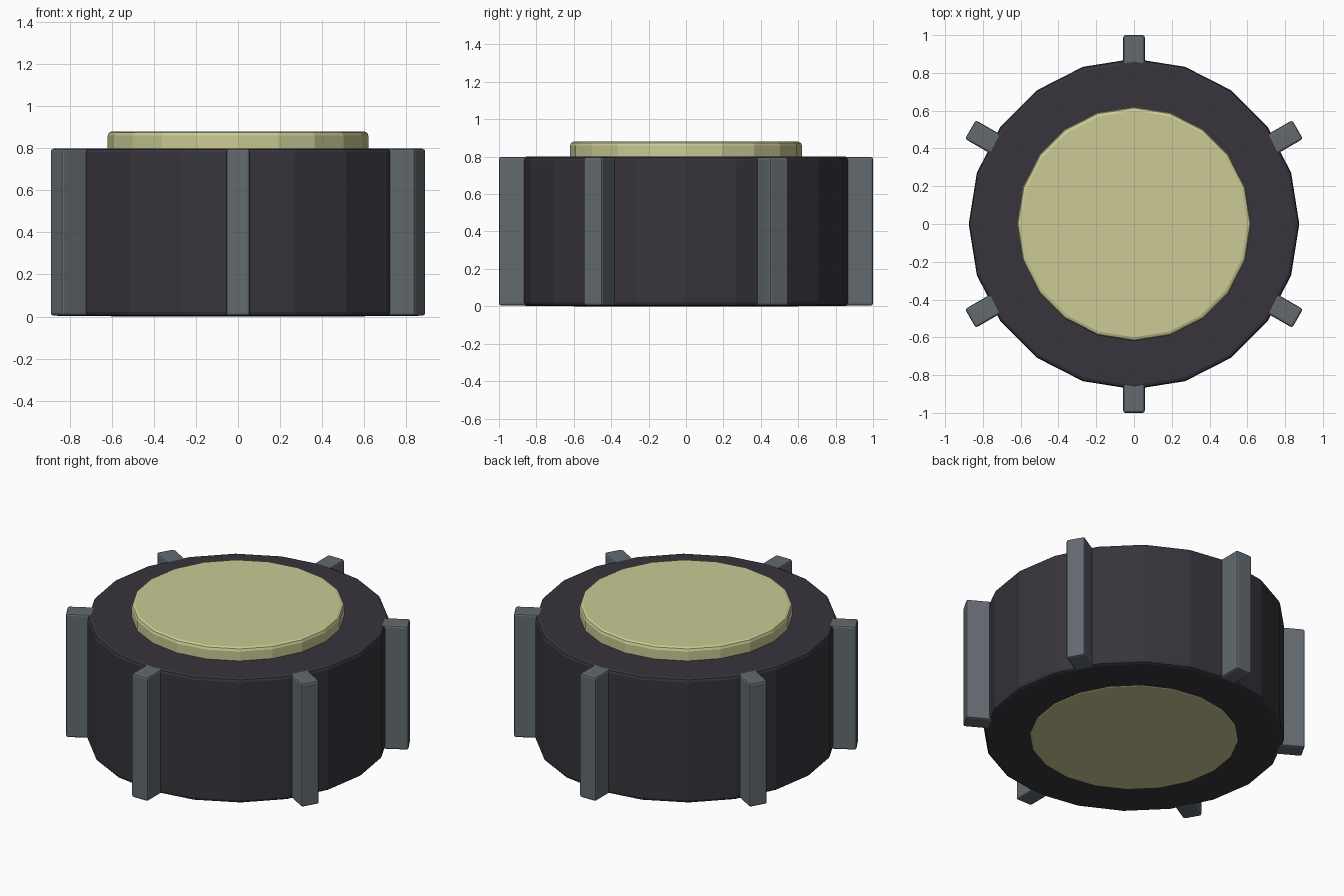
import bpy
import bmesh
from math import cos, sin, pi, radians

SIDES = 20

cube = bpy.data.objects.get("Cube")
if cube:
    bpy.data.objects.remove(cube, do_unlink=True)


def make_material(name, rgb):
    mat = bpy.data.materials.new(name)
    mat.use_nodes = True
    mat.diffuse_color = (*rgb, 1)
    mat.node_tree.nodes["Principled BSDF"].inputs["Base Color"].default_value = (*rgb, 1)
    return mat


def make_prism(name, outline, bottom, top, mat, bevel):
    """Extrude a flat outline upward and soften its edges."""
    bm = bmesh.new()
    base = bm.faces.new([bm.verts.new((x, y, bottom)) for x, y in outline])
    upper = bmesh.ops.extrude_face_region(bm, geom=[base])["geom"]
    bmesh.ops.translate(bm, vec=(0, 0, top - bottom),
                        verts=[v for v in upper if isinstance(v, bmesh.types.BMVert)])
    bmesh.ops.recalc_face_normals(bm, faces=bm.faces)
    mesh = bpy.data.meshes.new(name)
    bm.to_mesh(mesh)
    bm.free()
    mesh.materials.append(mat)
    obj = bpy.data.objects.new(name, mesh)
    bpy.context.collection.objects.link(obj)
    mod = obj.modifiers.new("Soft edges", 'BEVEL')
    mod.width = bevel
    mod.segments = 2
    mod.limit_method = 'ANGLE'
    mod.angle_limit = radians(30)
    return obj


def circle(radius):
    return [(radius * cos(2 * pi * i / SIDES), radius * sin(2 * pi * i / SIDES))
            for i in range(SIDES)]


dark = make_material("charcoal", (0.038, 0.035, 0.045))
grey = make_material("steel grey", (0.125, 0.144, 0.16))
cream = make_material("pale olive", (0.597, 0.597, 0.3))

# Round drum and the plug running through it
make_prism("drum_body", circle(0.875), 0.002, 0.8, dark, 0.02)
make_prism("centre_plug", circle(0.62), 0, 0.88, cream, 0.02)

# Six upright ribs around the rim
rib_outline = [(0.7, -0.057), (1.0, -0.057), (1.0, 0.057), (0.7, 0.057)]
for i in range(6):
    rib = make_prism(f"rim_rib_{i + 1}", rib_outline, 0.004, 0.798, grey, 0.012)
    rib.rotation_euler.z = radians(30 + 60 * i)
